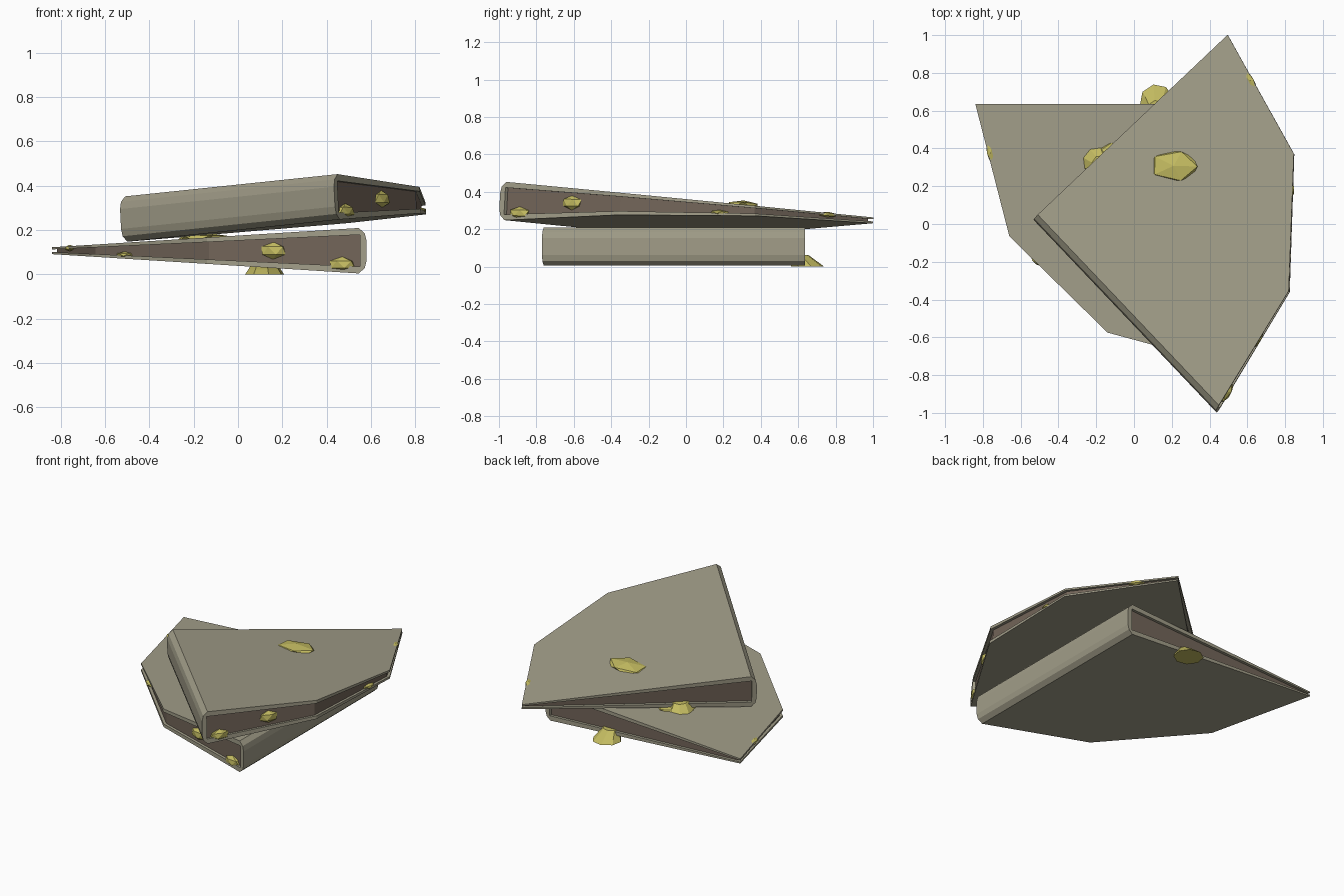
import bpy, bmesh, math
from mathutils import Vector, Matrix

if "Cube" in bpy.data.objects:
    bpy.data.objects.remove(bpy.data.objects["Cube"])


def material(name, rgb):
    m = bpy.data.materials.new(name)
    m.diffuse_color = (*rgb, 1)
    m.use_nodes = True
    m.node_tree.nodes["Principled BSDF"].inputs["Base Color"].default_value = m.diffuse_color
    return m


SHELL = material("stale_bread", (0.36, 0.34, 0.25))
FILL = material("brown_filling", (0.17, 0.13, 0.10))
CHEESE = material("yellow_cheese", (0.55, 0.50, 0.12))

# Quarter-round outline after the straight edge: (u, v) corners
RIM = [(1.42, 0), (1.24, 0.70), (0.72, 1.21), (0, 1.405)]


def frame(origin, u, v):
    u, v = Vector(u).normalized(), Vector(v).normalized()
    n = u.cross(v)
    if n.z < 0:
        n = -n
    m = Matrix((u, v, n)).transposed().to_4x4()
    m.translation = origin
    return m


def finish(bm, name, mat, m):
    bm.transform(m)
    bmesh.ops.recalc_face_normals(bm, faces=bm.faces)
    me = bpy.data.meshes.new(name)
    bm.to_mesh(me)
    bm.free()
    me.materials.append(mat)
    bpy.context.collection.objects.link(bpy.data.objects.new(name, me))


def wedge(name, profile, inset, mat, m):
    """Sweep a (u, w) profile along v, then trim it to the rim."""
    bm = bmesh.new()
    face = bm.faces.new([bm.verts.new((u, inset, w)) for u, w in profile])
    ext = bmesh.ops.extrude_face_region(bm, geom=[face], use_keep_orig=True)
    bmesh.ops.translate(bm, vec=(0, 1.6, 0),
                        verts=[g for g in ext["geom"] if isinstance(g, bmesh.types.BMVert)])
    for (u0, v0), (u1, v1) in zip(RIM, RIM[1:]):
        out = Vector((v1 - v0, u0 - u1, 0)).normalized()
        bmesh.ops.bisect_plane(bm, geom=bm.verts[:] + bm.edges[:] + bm.faces[:],
                               plane_co=Vector((u0, v0, 0)) - out * inset,
                               plane_no=out, clear_outer=True)
        bmesh.ops.holes_fill(bm, edges=[e for e in bm.edges if e.is_boundary], sides=0)
    finish(bm, name, mat, m)


def blob(name, loc, size, turn, m):
    bm = bmesh.new()
    bmesh.ops.create_icosphere(bm, subdivisions=1, radius=1)
    bm.transform(Matrix.Translation(loc) @ Matrix.Rotation(math.radians(turn), 4, 'Z')
                 @ Matrix.Diagonal((*size, 1)))
    finish(bm, name, CHEESE, m)


def drip(name, m):
    """Cheese running out of the straight edge, flat underneath."""
    bm = bmesh.new()
    rings = []
    for v, w, r in ((-0.015, -0.107, 0.09), (0.0, -0.085, 0.075), (0.03, -0.045, 0.05)):
        rings.append([bm.verts.new((0.46 + r * math.cos(a * math.pi / 4 + 0.2),
                                    v + r * math.sin(a * math.pi / 4 + 0.2), w))
                      for a in range(8)])
    for a, b in zip(rings, rings[1:]):
        for i in range(8):
            j = (i + 1) % 8
            bm.faces.new((a[i], a[j], b[j], b[i]))
    bm.faces.new(rings[0])
    bm.faces.new(rings[-1])
    finish(bm, name, CHEESE, m)


# Folded bread: rounded fold at u = 0, two sheets tapering to the tip
outer = [(1.5, 0.0105), (0.035, 0.1025), (0.008, 0.078), (0, 0.045)]
inner = [(0.03, 0.072), (1.5, 0.002)]
half = outer[::-1]
shell_profile = (outer + [(u, -w) for u, w in half]
                 + [(u, -w) for u, w in inner[::1]][::-1][:1]
                 + [(inner[0][0], -inner[0][1])] + inner)
fill_profile = inner + [(u, -w) for u, w in inner[::-1]]

# Cheese lumps: position, size, turn
LUMPS = [((0.735, 0.31, 0.055), (0.14, 0.09, 0.028), 45),
         ((0.11, 1.36, -0.062), (0.065, 0.03, 0.035), -15),
         ((0.42, 1.27, 0), (0.065, 0.03, 0.04), -15),
         ((1.09, 0.82, -0.018), (0.055, 0.03, 0.014), -45),
         ((1.34, 0.26, 0.012), (0.02, 0.06, 0.015), 14)]

SLICES = {"lower": frame((0.58, 0.635, 0.107), (-1, 0, 0), (0, -1, 0)),
          "upper": frame((-0.53, 0.02, 0.25), (0.722, 0.69, -0.002), (0.688, -0.724, 0.072))}

for label, m in SLICES.items():
    wedge(label + "_bread", shell_profile, 0.0, SHELL, m)
    wedge(label + "_filling", fill_profile, 0.018, FILL, m)
    for i, (loc, size, turn) in enumerate(LUMPS):
        blob(f"{label}_cheese_lump_{i + 1}", loc, size, turn, m)
    drip(label + "_cheese_drip", m)
